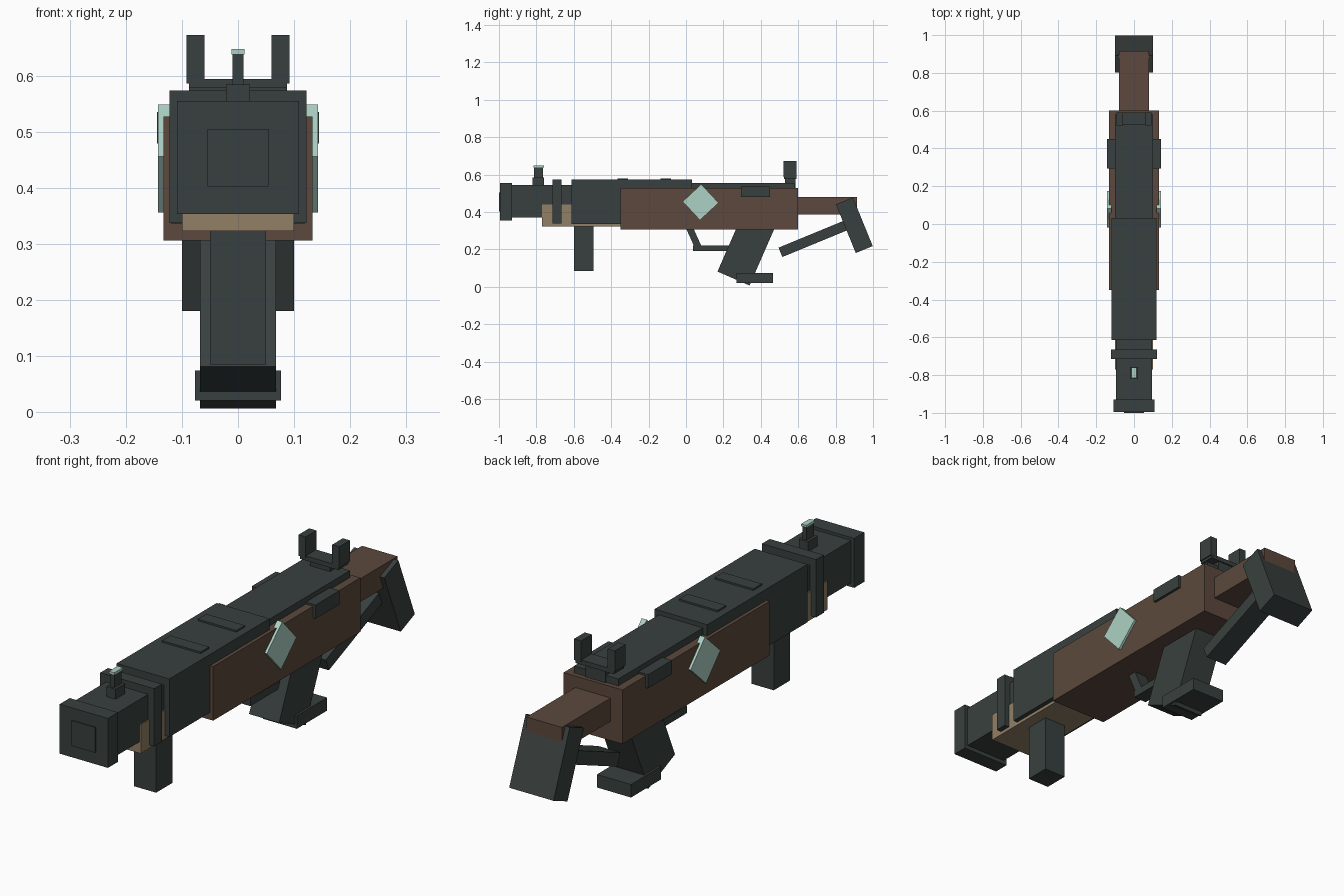
import bpy, math
from mathutils import Vector

cube = bpy.data.objects.get("Cube")
if cube:
    bpy.data.objects.remove(cube, do_unlink=True)


def material(name, rgb):
    m = bpy.data.materials.new(name)
    m.use_nodes = True
    m.diffuse_color = (*rgb, 1)
    m.node_tree.nodes["Principled BSDF"].inputs["Base Color"].default_value = (*rgb, 1)
    return m


GUNMETAL = material("dark_metal", (0.040, 0.051, 0.049))
WOOD = material("brown_wood", (0.107, 0.066, 0.047))
TAN = material("tan_wood", (0.285, 0.214, 0.133))
MINT = material("pale_mint", (0.42, 0.64, 0.555))


def block(name, mat, x, y, z, tilt=0):
    """Box from (min, max) ranges, tilted in degrees about the x axis."""
    ranges = (x, y, z)
    bpy.ops.mesh.primitive_cube_add(size=1, location=[(a + b) / 2 for a, b in ranges])
    ob = bpy.context.object
    ob.name = ob.data.name = name
    ob.scale = [b - a for a, b in ranges]
    ob.rotation_euler.x = math.radians(tilt)
    ob.data.materials.append(mat)
    return ob


def centred(name, mat, half, y, z, tilt=0):
    return block(name, mat, (-half, half), y, z, tilt)


def bar(name, mat, half, start, end, thick):
    """Box of given thickness running between two (y, z) points."""
    a, b = Vector(start), Vector(end)
    mid, d = (a + b) / 2, b - a
    h, t = d.length / 2, thick / 2
    return centred(name, mat, half, (mid.x - h, mid.x + h), (mid.y - t, mid.y + t),
                   math.degrees(math.atan2(d.y, d.x)))


def pair(name, mat, x, y, z, tilt=0):
    block("left_" + name, mat, x, y, z, tilt)
    block("right_" + name, mat, (-x[1], -x[0]), y, z, tilt)


# Barrel and muzzle
centred("muzzle", GUNMETAL, 0.109, (-0.995, -0.93), (0.353, 0.555))
centred("muzzle_plate", GUNMETAL, 0.054, (-1.0, -0.99), (0.402, 0.505))
centred("barrel", GUNMETAL, 0.095, (-0.94, -0.6), (0.37, 0.543))
centred("barrel_band", GUNMETAL, 0.122, (-0.715, -0.665), (0.337, 0.573))
centred("handguard", TAN, 0.1, (-0.77, -0.34), (0.323, 0.44))
centred("front_grip", GUNMETAL, 0.05, (-0.6, -0.495), (0.085, 0.33))

# Receiver, cover and wooden body
centred("receiver", GUNMETAL, 0.119, (-0.613, 0.033), (0.336, 0.573))
centred("top_cover", GUNMETAL, 0.1, (0.03, 0.58), (0.5, 0.555))
for i, y in enumerate((-0.365, -0.135)):
    centred(f"top_rib_{i + 1}", GUNMETAL, 0.087, (y, y + 0.055), (0.56, 0.58))
centred("wooden_body", WOOD, 0.133, (-0.35, 0.6), (0.306, 0.527))
pair("side_block", GUNMETAL, (0.1, 0.144), (0.295, 0.45), (0.479, 0.535))
pair("diamond", MINT, (0.12, 0.143), (0.01, 0.146), (0.384, 0.52), 43)

# Front sight
centred("front_sight_base", GUNMETAL, 0.021, (-0.82, -0.758), (0.53, 0.584))
centred("front_sight_post", GUNMETAL, 0.01, (-0.812, -0.765), (0.58, 0.64))
centred("front_sight_tip", MINT, 0.012, (-0.815, -0.76), (0.638, 0.647))

# Rear sight
centred("rear_sight_support", GUNMETAL, 0.045, (0.53, 0.585), (0.52, 0.58))
centred("rear_sight_base", GUNMETAL, 0.087, (0.523, 0.59), (0.575, 0.594))
pair("rear_sight_post", GUNMETAL, (0.06, 0.092), (0.522, 0.591), (0.586, 0.672))

# Pistol grip and trigger guard
bar("pistol_grip", GUNMETAL, 0.068, (0.254, 0.044), (0.4, 0.378), 0.187)
centred("grip_foot", GUNMETAL, 0.077, (0.27, 0.465), (0.021, 0.074))
centred("trigger_guard", GUNMETAL, 0.03, (0.037, 0.28), (0.19, 0.22))
bar("trigger_guard_front", GUNMETAL, 0.03, (0.012, 0.33), (0.068, 0.205), 0.036)

# Stock, shoulder plate and strut
centred("stock", WOOD, 0.08, (0.58, 0.915), (0.385, 0.48))
bar("shoulder_plate", GUNMETAL, 0.1, (0.847, 0.459), (0.953, 0.199), 0.098)
bar("stock_strut", GUNMETAL, 0.05, (0.505, 0.184), (0.874, 0.336), 0.054)
